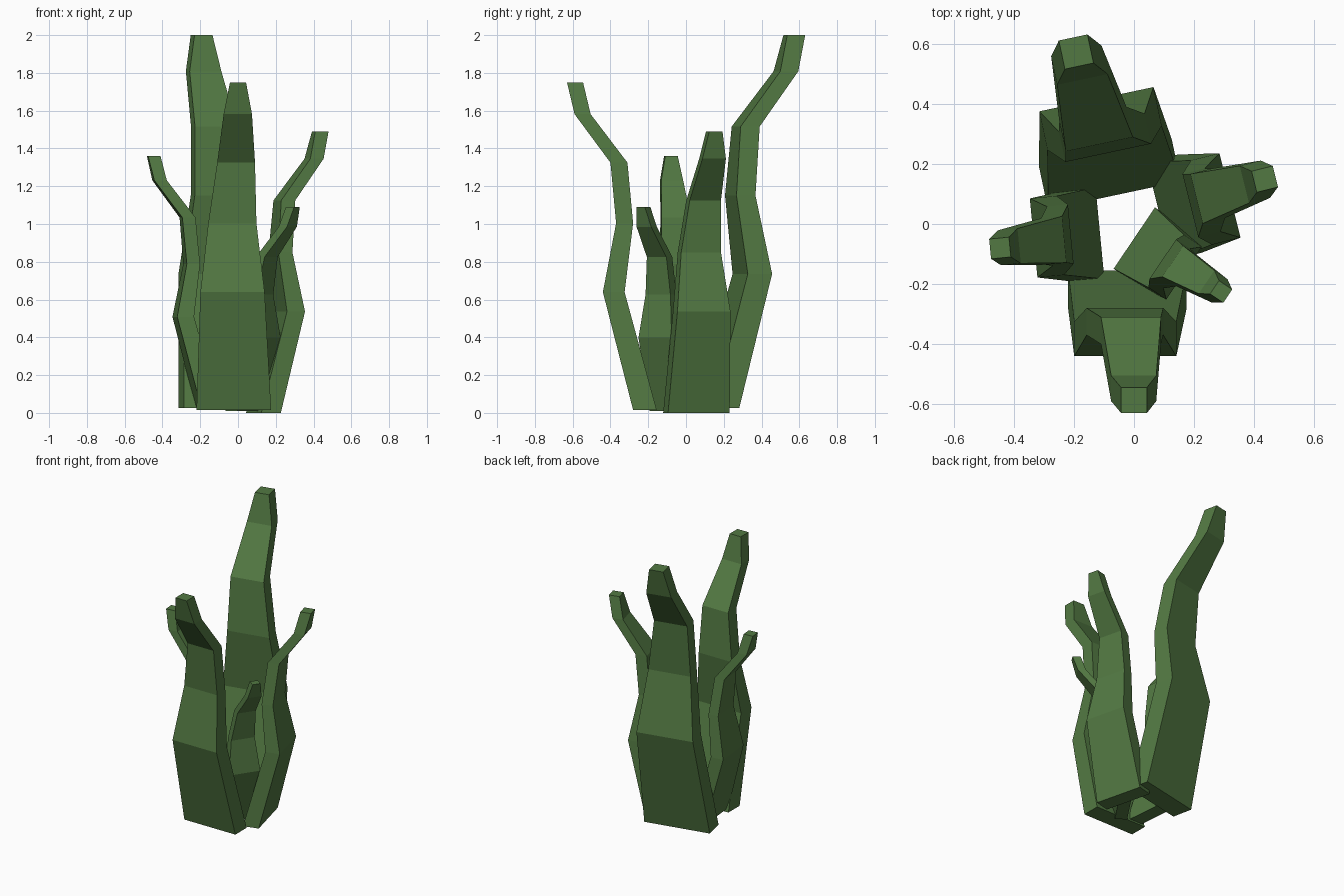
import bpy, bmesh
from math import cos, sin, radians
from mathutils import Vector

if "Cube" in bpy.data.objects:
    bpy.data.objects.remove(bpy.data.objects["Cube"])

green = bpy.data.materials.new("leaf_green")
green.diffuse_color = (0.085, 0.19, 0.055, 1)
green.use_nodes = True
green.node_tree.nodes["Principled BSDF"].inputs["Base Color"].default_value = green.diffuse_color

# Shared blade profile for a 1.75 tall blade:
# (height fraction, outward bulge of outer face, sideways drift, width, thickness)
PROFILE = [
    (0.00, 0.00, 0.000, 0.395, 0.125),
    (0.36, 0.16, 0.007, 0.340, 0.115),
    (0.57, 0.09, 0.008, 0.255, 0.090),
    (0.755, 0.12, -0.012, 0.200, 0.090),
    (0.903, 0.31, -0.021, 0.150, 0.085),
    (1.00, 0.35, -0.022, 0.085, 0.085),
]


def blade(name, height, azimuth, base, z0=0.02, lean=0.0):
    """Square-section blade swept along the profile, scaled by its height."""
    s = height / 1.75
    a = radians(azimuth)
    out = Vector((cos(a), sin(a), 0))
    side = Vector((sin(a), -cos(a), 0))
    bm = bmesh.new()
    rings = []
    for t, r, lat, w, th in PROFILE:
        z = z0 + (height - z0) * t
        c = Vector((base[0], base[1], z)) + out * (s * r + lean * z) + side * (s * lat)
        corners = ((0, -w / 2), (0, w / 2), (-th, w / 2), (-th, -w / 2))
        rings.append([bm.verts.new(c + out * (s * o) + side * (s * d)) for o, d in corners])
    for lo, hi in zip(rings, rings[1:]):
        for i in range(4):
            j = (i + 1) % 4
            bm.faces.new((lo[i], lo[j], hi[j], hi[i]))
    bm.faces.new(rings[0])
    bm.faces.new(rings[-1])
    bmesh.ops.recalc_face_normals(bm, faces=bm.faces)
    mesh = bpy.data.meshes.new(name)
    bm.to_mesh(mesh)
    bm.free()
    mesh.materials.append(green)
    bpy.context.collection.objects.link(bpy.data.objects.new(name, mesh))


# Five blades around the clump
blade("back_blade", 2.00, 102, (-0.095, 0.235), 0.025)
blade("front_blade", 1.75, -90, (-0.022, -0.28), 0.015)
blade("right_blade", 1.49, 14, (0.186, 0.068), 0.0)
blade("left_blade", 1.36, 185.5, (-0.21, -0.04), 0.03)
blade("small_blade", 1.09, -34, (0.065, -0.09), 0.01, lean=0.065)
